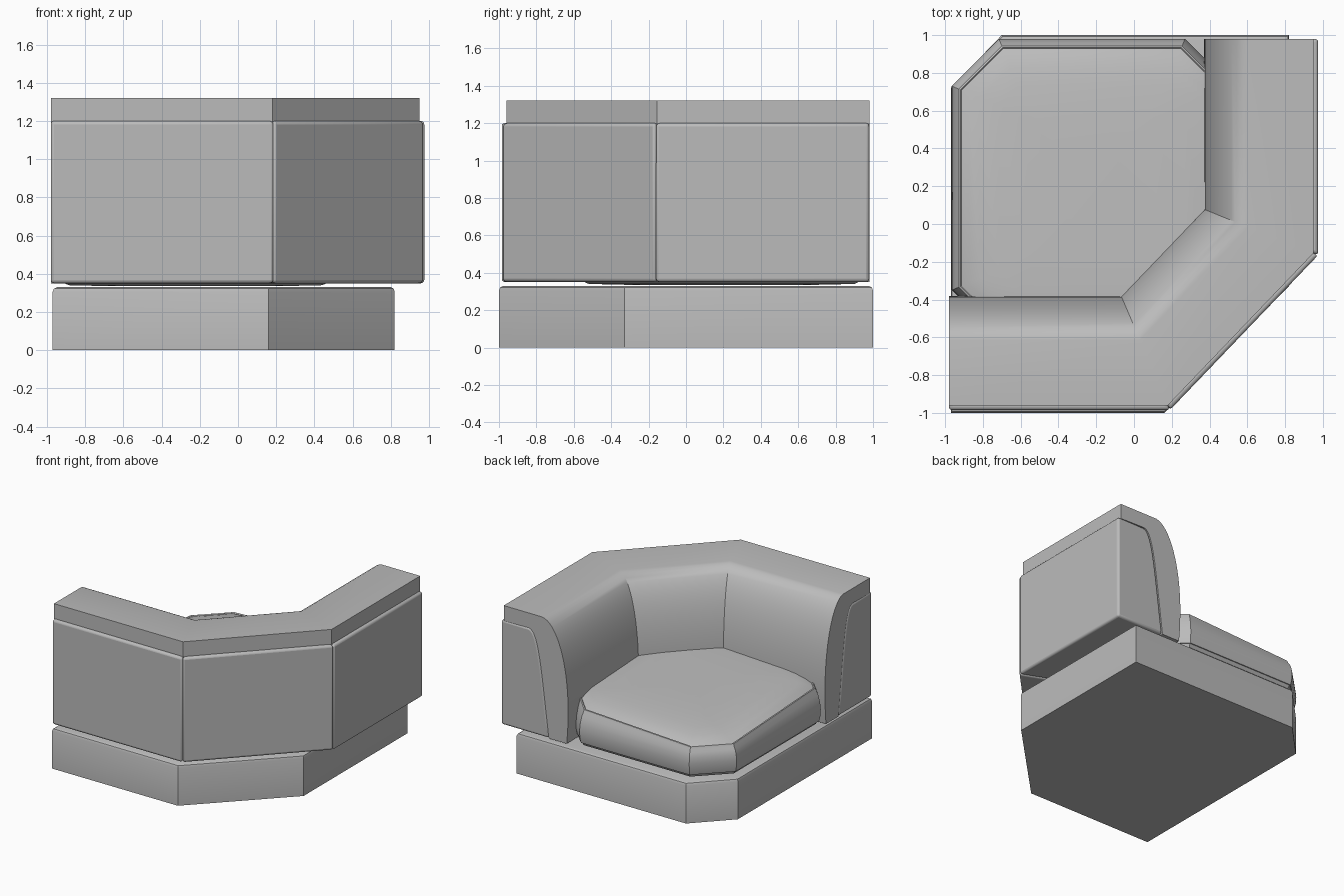
import bpy, bmesh
from mathutils import Vector
from mathutils.geometry import interpolate_bezier
from math import radians

if "Cube" in bpy.data.objects:
    bpy.data.objects.remove(bpy.data.objects["Cube"])

grey = bpy.data.materials.new("grey_upholstery")
grey.use_nodes = True
colour = (0.5, 0.5, 0.5, 1)
grey.diffuse_color = colour
grey.node_tree.nodes["Principled BSDF"].inputs["Base Color"].default_value = colour


def loft(name, rings, bevel=0.0):
    """Skin a list of equal closed rings, cap both ends and smooth."""
    bm = bmesh.new()
    loops = [[bm.verts.new(p) for p in ring] for ring in rings]
    n = len(loops[0])
    for a, b in zip(loops, loops[1:]):
        for i in range(n):
            j = (i + 1) % n
            bm.faces.new((a[i], a[j], b[j], b[i]))
    bm.faces.new(loops[0][::-1])
    bm.faces.new(loops[-1])
    bmesh.ops.recalc_face_normals(bm, faces=bm.faces)
    mesh = bpy.data.meshes.new(name)
    bm.to_mesh(mesh)
    bm.free()
    mesh.materials.append(grey)
    obj = bpy.data.objects.new(name, mesh)
    bpy.context.collection.objects.link(obj)
    bpy.ops.object.select_all(action='DESELECT')
    obj.select_set(True)
    bpy.context.view_layer.objects.active = obj
    bpy.ops.object.shade_smooth_by_angle(angle=radians(32))
    if bevel:
        mod = obj.modifiers.new("soft_edges", 'BEVEL')
        mod.width = bevel
        mod.segments = 3
        mod.limit_method = 'ANGLE'
        mod.angle_limit = radians(35)
    return obj


# Plinth: clipped corners and a rounded upper edge
foot = [(-.97, -1), (.16, -1), (.82, -.33), (.82, 1), (-.7, 1), (-.97, .72)]
steps = [(1, 0), (1, .305), (.993, .322), (.975, .33)]
loft("plinth", [[(x * s, y * s, z) for x, y in foot] for s, z in steps])

# Outer line of the wrap-around back, with mitred inward directions
path = [Vector(p) for p in [(-.98, -.985), (.19, -.985), (.975, -.165), (.975, .98)]]
normals = []
for a, b in zip(path, path[1:]):
    d = (b - a).normalized()
    normals.append(Vector((-d.y, d.x)))
miters = [normals[0]]
for a, b in zip(normals, normals[1:]):
    miters.append((a + b) / (1 + a.dot(b)))
miters.append(normals[-1])


def section(profile, i):
    return [(*(path[i] + miters[i] * d), z) for d, z in profile]


def curve(points, count):
    return [(p.x, p.y) for p in interpolate_bezier(*[Vector((*p, 0)) for p in points], count)]


core_front = curve([(.25, 1.2), (.34, 1.19), (.36, .9), (.43, .35)], 12)
pad_front = curve([(.37, 1.32), (.52, 1.3), (.645, .9), (.59, .35)], 20)

# Three outer panels with softened edges
core = [(0, .35), (0, 1.2)] + core_front
for i, side in enumerate(("front", "corner", "side")):
    loft(side + "_back_panel", [section(core, i), section(core, i + 1)], .018)

# Continuous padding over the top and inner face
pad = [(.025, 1.195), (.025, 1.32)] + pad_front + core_front[::-1]
loft("back_padding", [section(pad, i) for i in range(4)])


# Seat cushion: octagonal rings with a piped rim and a gentle crown
def octagon(inset, z, slope):
    x0, x1 = -.965 + inset, .52 - inset
    y0, y1 = -.6 + inset, .98 - inset
    c = max(.25 - .586 * inset, .03)
    pts = [(x0 + c, y0), (x1 - c, y0), (x1, y0 + c), (x1, y1 - c),
           (x1 - c, y1), (x0 + c, y1), (x0, y1 - c), (x0, y0 + c)]
    return [(x, y, z + slope * (x - y)) for x, y in pts]


cushion = [(.3, .335, 0), (.08, .34, 0), (.035, .36, 0), (.02, .385, 0), (.012, .385, 0),
           (.004, .42, 0), (0, .48, 0), (.005, .55, .015), (.018, .62, .035),
           (.032, .665, .05), (.038, .682, .05), (.046, .685, .05), (.052, .678, .05),
           (.09, .695, .05), (.15, .708, .048), (.25, .716, .045),
           (.4, .72, .04), (.6, .722, .04)]
loft("seat_cushion", [octagon(*ring) for ring in cushion])
